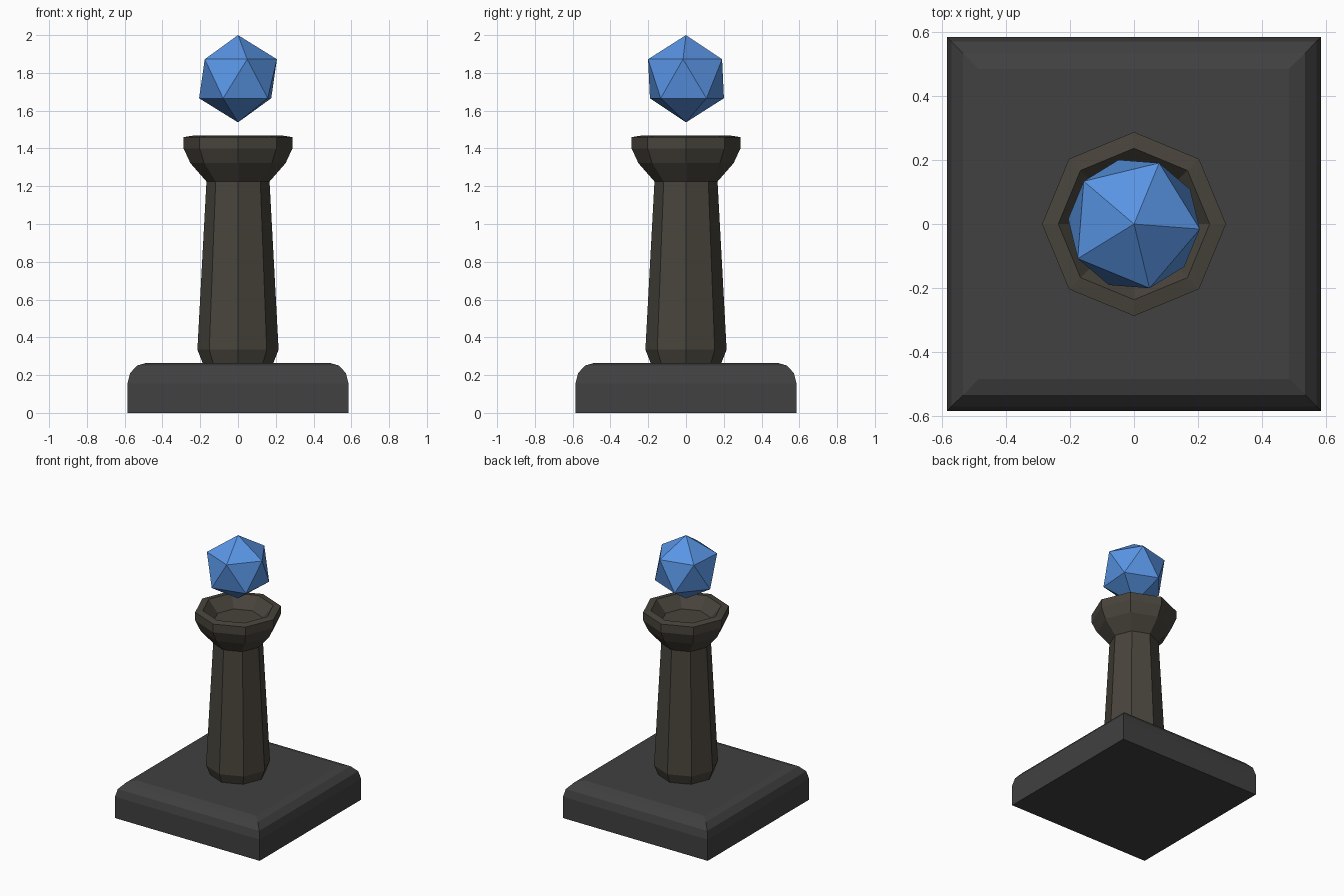
import bpy, bmesh
from math import sin, cos, pi, radians, sqrt

if "Cube" in bpy.data.objects:
    bpy.data.objects.remove(bpy.data.objects["Cube"])


def material(name, rgb):
    m = bpy.data.materials.new(name)
    m.diffuse_color = (*rgb, 1)
    m.use_nodes = True
    m.node_tree.nodes["Principled BSDF"].inputs["Base Color"].default_value = m.diffuse_color
    return m


def finish(name, bm, mat):
    bmesh.ops.recalc_face_normals(bm, faces=bm.faces[:])
    mesh = bpy.data.meshes.new(name)
    bm.to_mesh(mesh)
    bm.free()
    mesh.materials.append(mat)
    ob = bpy.data.objects.new(name, mesh)
    bpy.context.collection.objects.link(ob)
    return ob


def turned(name, profile, sides, mat, phase=0.0):
    """Stack of polygon rings (radius, z), capped at both ends."""
    bm = bmesh.new()
    rings = []
    for r, z in profile:
        angles = [phase + 2 * pi * i / sides for i in range(sides)]
        rings.append([bm.verts.new((r * cos(a), r * sin(a), z)) for a in angles])
    for lo, hi in zip(rings, rings[1:]):
        for i in range(sides):
            j = (i + 1) % sides
            bm.faces.new((lo[i], lo[j], hi[j], hi[i]))
    bm.faces.new(rings[0][::-1])
    bm.faces.new(rings[-1])
    return finish(name, bm, mat)


slate = material("slate", (0.052, 0.052, 0.052))
stone = material("stone", (0.065, 0.058, 0.045))
blue = material("blue", (0.10, 0.30, 0.78))

# Square base with a rounded upper edge
half = [(0.585, 0.0), (0.585, 0.155)]
half += [(0.485 + 0.1 * cos(pi / 6 * k), 0.155 + 0.11 * sin(pi / 6 * k)) for k in (1, 2, 3)]
turned("base", [(h * sqrt(2), z) for h, z in half], 4, slate, pi / 4)

# Octagonal tapered column, flared cup and hollow bowl
column = [(0.186, 0.262), (0.215, 0.335), (0.167, 1.225), (0.252, 1.322),
          (0.288, 1.40), (0.288, 1.46), (0.237, 1.468), (0.165, 1.385)]
turned("column", column, 8, stone)

# Floating icosahedral gem
bm = bmesh.new()
bmesh.ops.create_icosphere(bm, subdivisions=1, radius=0.231)
gem = finish("gem", bm, blue)
gem.location.z = 1.769
gem.rotation_euler.z = radians(-4.4)
